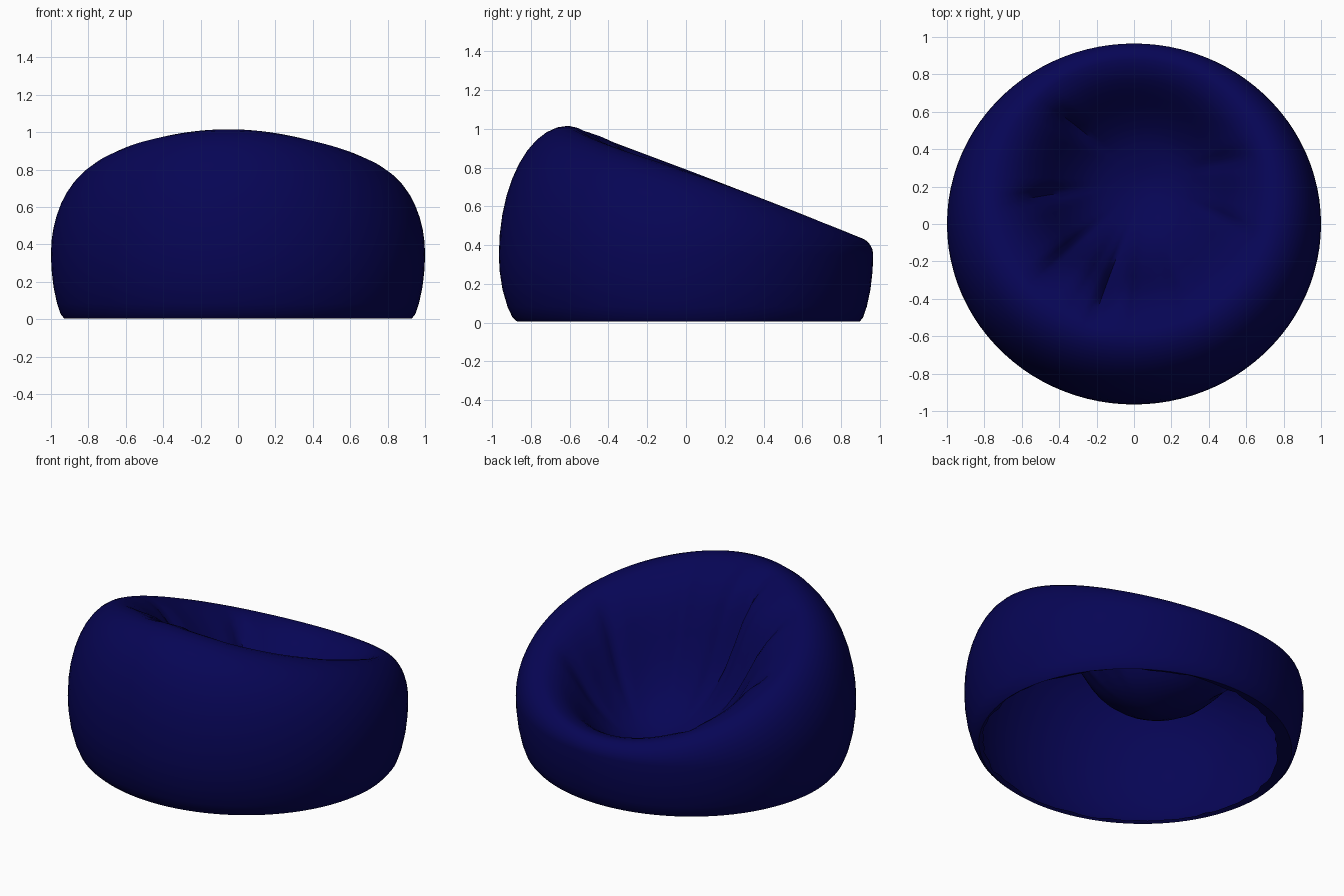
import bpy, bmesh, math, random

if "Cube" in bpy.data.objects:
    bpy.data.objects.remove(bpy.data.objects["Cube"])

random.seed(4)
SIDES = 96
SEAT = (0.06, 0.24, 0.12)          # lowest point of the sat-in hollow

# radial folds on the inner wall: angle (deg), width (deg), depth
FOLDS = [(-8, 5, .03), (28, 5, .025), (128, 4, .045), (172, 4, .045),
         (212, 5, .05), (248, 4, .06), (262, 5, -.02), (228, 5, -.02),
         (300, 6, .015)]

# inner slope: (fraction from crest to seat centre, fraction of the drop)
INNER = [(.05, .015), (.11, .055), (.17, .12), (.24, .23), (.31, .355), (.38, .49),
         (.45, .61), (.51, .70), (.57, .78), (.63, .845), (.70, .90), (.78, .945),
         (.87, .978), (.94, .995)]


def fold(angle):
    """Sum of the fold depths at this angle."""
    total = 0
    for centre, width, depth in FOLDS:
        d = (math.degrees(angle) - centre + 180) % 360 - 180
        total += depth * math.exp(-(d / width) ** 2)
    return total


def column(angle, ragged):
    """Cross-section at one angle: hem, bulging wall, crest, hollow."""
    c, s = math.cos(angle), math.sin(angle)
    belly = 1 / math.hypot(c / 1.0, s / .965)
    base = belly - .07 - .025 * max(0, -s)
    # crest lies on a sloping plane, tall at -y and low at +y
    crest = .735 + .135 * s + .01 * s * s
    top = .79 - .375 * crest * s - .02 * max(0, s) ** 2
    top -= .025 * max(0, math.cos(angle - math.radians(320))) ** 4
    side = max(0, math.cos(angle - math.radians(135)))
    hem = .02 + .06 * side ** 3 + ragged
    pts = [(c * (base - hem), s * (base - hem), .015),
           (c * base, s * base, .005)]
    # lower wall
    for u in (.12, .3, .55, .8):
        r = base + (belly - base) * math.sin(u * math.pi / 2) ** .8
        pts.append((c * r, s * r, .35 * u ** 1.2))
    # upper wall curling over to the crest
    for i in range(11):
        u = i / 10 * math.pi / 2
        r = crest + (belly - crest) * math.cos(u)
        pts.append((c * r, s * r, .35 + (top - .35) * math.sin(u)))
    # hollow: puffier towards the tall back, dented by the folds
    for p, d in INNER:
        puff = .10 * (.5 - .5 * s) * math.exp(-((p - .3) / .13) ** 2)
        dent = fold(angle) * math.exp(-((p - .32) / .18) ** 2)
        pts.append((c * crest + (SEAT[0] - c * crest) * p + c * dent * .5,
                    s * crest + (SEAT[1] - s * crest) * p + s * dent * .5,
                    top + (SEAT[2] - top) * (d - puff) - dent))
    return pts


# bean bag shell, open underneath
bm = bmesh.new()
cols = []
for j in range(SIDES):
    pts = column(2 * math.pi * j / SIDES, random.uniform(-.008, .012))
    cols.append([bm.verts.new(p) for p in pts])
centre = bm.verts.new(SEAT)
for j in range(SIDES):
    a, b = cols[j], cols[(j + 1) % SIDES]
    for i in range(len(a) - 1):
        bm.faces.new((a[i], b[i], b[i + 1], a[i + 1]))
    bm.faces.new((a[-1], b[-1], centre))

mesh = bpy.data.meshes.new("bean_bag")
bm.to_mesh(mesh)
bm.free()
bag = bpy.data.objects.new("bean_bag", mesh)
bpy.context.collection.objects.link(bag)

# navy fabric
fabric = bpy.data.materials.new("navy_fabric")
fabric.diffuse_color = (.002, .0015, .09, 1)
fabric.use_nodes = True
fabric.node_tree.nodes["Principled BSDF"].inputs["Base Color"].default_value = fabric.diffuse_color
mesh.materials.append(fabric)

bpy.context.view_layer.objects.active = bag
bag.select_set(True)
bpy.ops.object.shade_smooth_by_angle(angle=math.radians(50))
